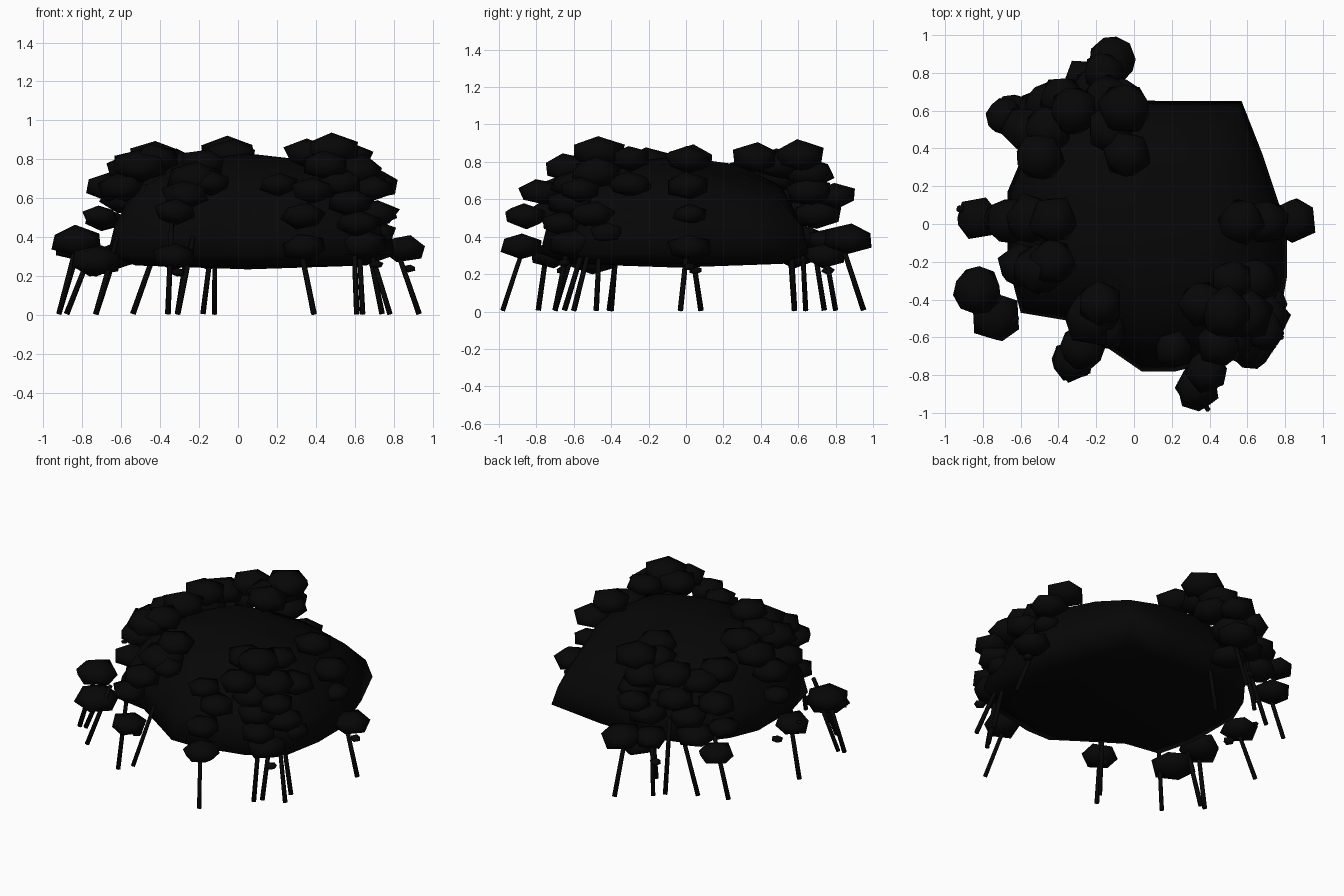
import bpy, bmesh, math, random
from mathutils import Vector, Matrix

random.seed(4)
mat = bpy.data.materials.new("dark_foliage")
mat.diffuse_color = (0.002, 0.002, 0.002, 1)


def finish(bm, name):
    bmesh.ops.recalc_face_normals(bm, faces=bm.faces)
    me = bpy.data.meshes.new(name)
    bm.to_mesh(me)
    bm.free()
    me.materials.append(mat)
    ob = bpy.data.objects.new(name, me)
    bpy.context.collection.objects.link(ob)
    for p in me.polygons:
        p.use_smooth = True
    return ob


# central canopy mass: one outline shrunk up into a dome and down into a shallow
# underside, the top cut by a slope falling to the back right
outline = [(0.57, 0.65), (0.68, 0.37), (0.77, 0.1), (0.81, 0.0), (0.81, -0.28), (0.76, -0.55),
           (0.55, -0.7), (0.22, -0.78), (0.04, -0.78), (-0.12, -0.67), (-0.36, -0.51),
           (-0.6, -0.47), (-0.67, -0.2), (-0.67, 0.17), (-0.59, 0.36), (-0.42, 0.58),
           (-0.15, 0.66), (0.2, 0.65)]
centre = Vector((0.05, -0.05))
bm = bmesh.new()
rings = []
for s, z in [(0.8, 0.255), (1.0, 0.31), (0.95, 0.46), (0.79, 0.67), (0.47, 0.79)]:
    ring = []
    for i, p in enumerate(outline):
        q = centre.lerp(Vector(p), s)
        h = min(z, 0.868 - 0.231 * q.x - 0.332 * q.y)
        if i == 0 and s == 1.0:
            h += 0.03
        ring.append(bm.verts.new((q.x, q.y, h)))
    rings.append(ring)
n = len(outline)
for a, b in zip(rings, rings[1:]):
    for i in range(n):
        bm.faces.new((a[i], a[(i + 1) % n], b[(i + 1) % n], b[i]))
for ring, z in ((rings[0], 0.235), (rings[-1], 0.83)):
    tip = bm.verts.new((centre.x, centre.y, z))
    for i in range(n):
        bm.faces.new((ring[i], ring[(i + 1) % n], tip))
finish(bm, "canopy_mass")


# foliage clumps: flattened, jittered low-poly balls (x, y, z, radius)
def clumps(name, spots):
    bm = bmesh.new()
    for x, y, z, r in spots:
        m = (Matrix.Translation((x, y, z)) @ Matrix.Diagonal((1, 1, 0.58, 1))
             @ Matrix.Rotation(random.uniform(0, 6.28), 4, 'Z')
             @ Matrix.Rotation(random.uniform(-0.3, 0.3), 4, 'X'))
        vs = bmesh.ops.create_icosphere(bm, subdivisions=1, radius=r * 1.06, matrix=m)["verts"]
        for v in vs:
            v.co += (v.co - Vector((x, y, z))) * random.uniform(-0.04, 0.1)
    finish(bm, name)


clumps("front_foliage", [
    (0.34, -0.88, 0.35, .115), (0.33, -0.86, 0.51, .11), (0.38, -0.78, 0.64, .11),
    (0.21, -0.66, 0.67, .1), (0.45, -0.64, 0.77, .12)])
clumps("front_right_foliage", [
    (0.64, -0.6, 0.36, .13), (0.7, -0.5, 0.52, .12), (0.69, -0.57, 0.65, .11),
    (0.6, -0.48, 0.74, .14), (0.48, -0.47, 0.85, .14), (0.36, -0.42, 0.83, .12),
    (0.58, -0.62, 0.58, .12), (0.64, -0.3, 0.68, .12), (0.52, -0.3, 0.82, .11),
    (0.71, -0.42, 0.42, .1), (0.62, -0.66, 0.47, .11), (0.52, -0.6, 0.68, .12)])
clumps("right_foliage", [
    (0.85, 0.02, 0.34, .115), (0.73, 0.02, 0.52, .09), (0.7, 0.01, 0.67, .12),
    (0.57, 0.01, 0.81, .12)])
clumps("left_foliage", [
    (-0.83, 0.03, 0.35, .11), (-0.71, 0.02, 0.51, .09), (-0.66, 0.02, 0.66, .12),
    (-0.55, 0.03, 0.75, .13), (-0.43, 0.02, 0.81, .13), (-0.6, -0.22, 0.66, .12),
    (-0.5, -0.24, 0.77, .14), (-0.43, -0.2, 0.8, .12)])
clumps("front_left_foliage", [
    (-0.83, -0.35, 0.38, .13), (-0.73, -0.49, 0.28, .13), (-0.33, -0.72, 0.3, .11),
    (-0.32, -0.72, 0.53, .11), (-0.27, -0.65, 0.62, .12), (-0.22, -0.5, 0.7, .15),
    (-0.18, -0.42, 0.78, .12), (-0.14, -0.56, 0.68, .1)])
clumps("back_left_foliage", [
    (-0.69, 0.57, 0.49, .1), (-0.58, 0.5, 0.6, .12), (-0.46, 0.63, 0.53, .12),
    (-0.5, 0.36, 0.75, .13), (-0.45, 0.5, 0.72, .13), (-0.32, 0.6, 0.77, .13),
    (-0.26, 0.76, 0.38, .11), (-0.64, 0.58, 0.3, .11), (-0.38, 0.66, 0.64, .12),
    (-0.5, 0.6, 0.4, .12)])
clumps("back_foliage", [
    (-0.12, 0.87, 0.39, .13), (-0.16, 0.8, 0.62, .11), (-0.2, 0.7, 0.52, .13),
    (-0.14, 0.66, 0.74, .13), (-0.05, 0.61, 0.83, .14), (-0.04, 0.37, 0.82, .13),
    (-0.12, 0.5, 0.79, .13), (-0.15, 0.74, 0.3, .11), (-0.08, 0.66, 0.64, .12)])

# small loose sprigs hanging under the clumps
clumps("sprigs", [(0.88, 0.02, 0.24, .032), (-0.31, -0.66, 0.22, .035),
                  (-0.73, 0.05, 0.22, .035), (-0.92, 0.08, 0.4, .02),
                  (0.71, -0.65, 0.26, .035), (-0.3, 0.76, 0.22, .035)])

# slender trunks leaning inward: foot (x, y), then crown (x, y, z)
trunks = [
    (0.39, -0.98, 0.31, -0.85, 0.4), (0.93, -0.03, 0.8, 0.01, 0.38),
    (-0.92, 0.08, -0.8, 0.02, 0.4), (-0.92, -0.41, -0.82, -0.36, 0.4),
    (-0.73, -0.60, -0.62, -0.5, 0.4), (-0.36, -0.79, -0.34, -0.72, 0.5),
    (-0.31, -0.70, -0.23, -0.58, 0.4), (-0.88, -0.40, -0.74, -0.37, 0.36),
    (-0.12, 0.95, -0.12, 0.82, 0.4), (-0.54, 0.64, -0.4, 0.62, 0.4),
    (-0.73, 0.58, -0.6, 0.55, 0.4), (-0.31, 0.80, -0.25, 0.73, 0.4),
    (-0.36, 0.74, -0.34, 0.66, 0.5), (-0.18, 0.58, -0.13, 0.56, 0.4),
    (0.61, -0.70, 0.59, -0.6, 0.5), (0.64, -0.65, 0.62, -0.53, 0.4),
    (0.74, -0.48, 0.66, -0.46, 0.4), (0.78, -0.60, 0.66, -0.5, 0.4)]
bm = bmesh.new()
for fx, fy, tx, ty, tz in trunks:
    foot, top = Vector((fx, fy, 0.006)), Vector((tx, ty, tz))
    d = top - foot
    m = Matrix.Translation((foot + top) / 2) @ d.to_track_quat('Z', 'Y').to_matrix().to_4x4()
    bmesh.ops.create_cone(bm, cap_ends=True, segments=6, radius1=0.015, radius2=0.013,
                          depth=d.length, matrix=m)
finish(bm, "trunks")
